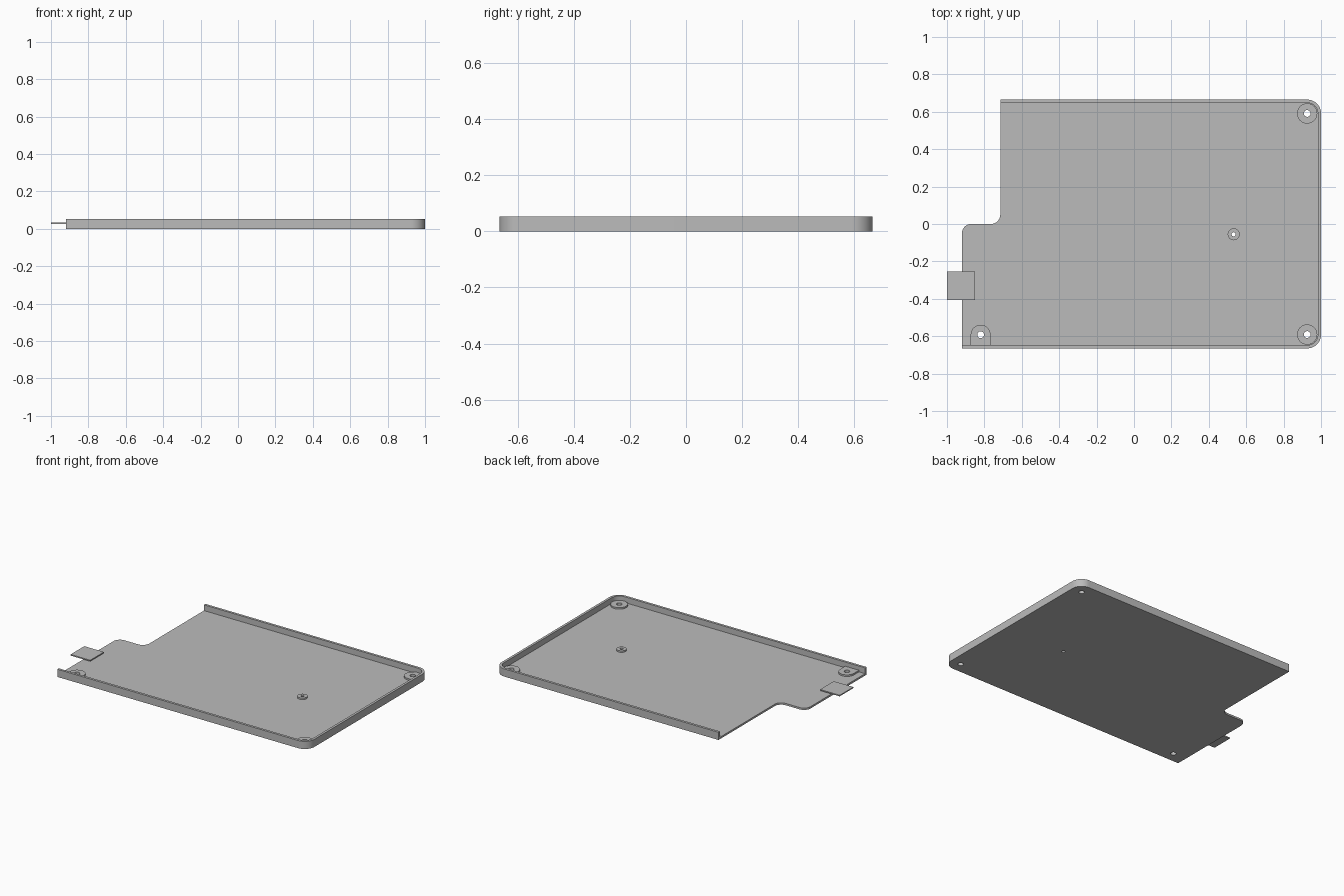
import bpy, bmesh, math

if "Cube" in bpy.data.objects:
    bpy.data.objects.remove(bpy.data.objects["Cube"])

grey = bpy.data.materials.new("plain grey")
grey.diffuse_color = (0.5, 0.5, 0.5, 1)
grey.use_nodes = True
grey.node_tree.nodes["Principled BSDF"].inputs["Base Color"].default_value = grey.diffuse_color

FLOOR, TOP = 0.013, 0.053        # floor thickness, rim height
XL, XR, Y = -0.92, 1.0, 0.665    # body limits
R, WALL = 0.074, 0.017           # corner radius, rim thickness


def arc(cx, cy, r, a0, a1, n=14):
    return [(cx + r * math.cos(math.radians(a0 + (a1 - a0) * i / n)),
             cy + r * math.sin(math.radians(a0 + (a1 - a0) * i / n))) for i in range(n + 1)]


def circle(cx, cy, r, n=48):
    return arc(cx, cy, r, 0, 360, n)[:-1]


def prism(name, outline, z0, z1):
    """Extrude a flat counter-clockwise outline from z0 to z1."""
    bm = bmesh.new()
    face = bm.faces.new([bm.verts.new((x, y, z0)) for x, y in outline])
    top = bmesh.ops.extrude_face_region(bm, geom=[face])["geom"]
    bmesh.ops.translate(bm, vec=(0, 0, z1 - z0),
                        verts=[v for v in top if isinstance(v, bmesh.types.BMVert)])
    bmesh.ops.recalc_face_normals(bm, faces=bm.faces)
    mesh = bpy.data.meshes.new(name)
    bm.to_mesh(mesh)
    bm.free()
    mesh.materials.append(grey)
    ob = bpy.data.objects.new(name, mesh)
    bpy.context.collection.objects.link(ob)
    return ob


def combine(target, other, operation):
    """Apply a boolean and discard the helper."""
    mod = target.modifiers.new(operation, 'BOOLEAN')
    mod.object, mod.operation, mod.solver = other, operation, 'EXACT'
    bpy.context.view_layer.objects.active = target
    bpy.ops.object.modifier_apply(modifier=mod.name)
    bpy.data.objects.remove(other)


# Tray body with a notched left back corner and rounded right corners
cx, cy = XR - R, Y - R
tray = prism("tray",
             [(XL, -Y)] + arc(cx, -cy, R, -90, 0) + arc(cx, cy, R, 0, 90)
             + [(-0.715, Y)] + arc(-0.765, 0.05, 0.05, 0, -90)
             + arc(-0.87, -0.05, 0.05, 90, 180), 0, TOP)

# Pocket, open on the left, leaving a thin rim on three sides
ri = R - WALL
pocket = prism("pocket",
               [(-1.2, -Y + WALL)] + arc(cx, -cy, ri, -90, 0)
               + arc(cx, cy, ri, 0, 90) + [(-1.2, Y - WALL)], FLOOR, 0.2)
combine(tray, pocket, 'DIFFERENCE')

# Screw bosses: two round corner ones, one joined to the front rim, one small
bx, by, br = -0.82, -0.592, 0.053
bosses = [
    (circle(cx, cy, 0.054), cx, cy, 0.018),
    (circle(cx, -cy, 0.054), cx, -cy, 0.018),
    ([(bx - br, -0.655), (bx + br, -0.655)] + arc(bx, by, br, 0, 180, 24), bx, by, 0.018),
    (circle(0.533, -0.055, 0.032), 0.533, -0.055, 0.011),
]
for outline, x, y, hole in bosses:
    combine(tray, prism("boss", outline, 0.006, 0.024), 'UNION')
    combine(tray, prism("hole", circle(x, y, hole, 32), -0.1, 0.1), 'DIFFERENCE')

# Thin connector tab overhanging the open left edge
tab = prism("tab", [(-1, -0.405), (-0.85, -0.405), (-0.85, -0.255), (-1, -0.255)],
            0.027, 0.035)

# Smooth curved walls, keep edges sharp
bpy.ops.object.select_all(action='DESELECT')
tray.select_set(True)
bpy.context.view_layer.objects.active = tray
bpy.ops.object.shade_smooth_by_angle(angle=math.radians(30))
